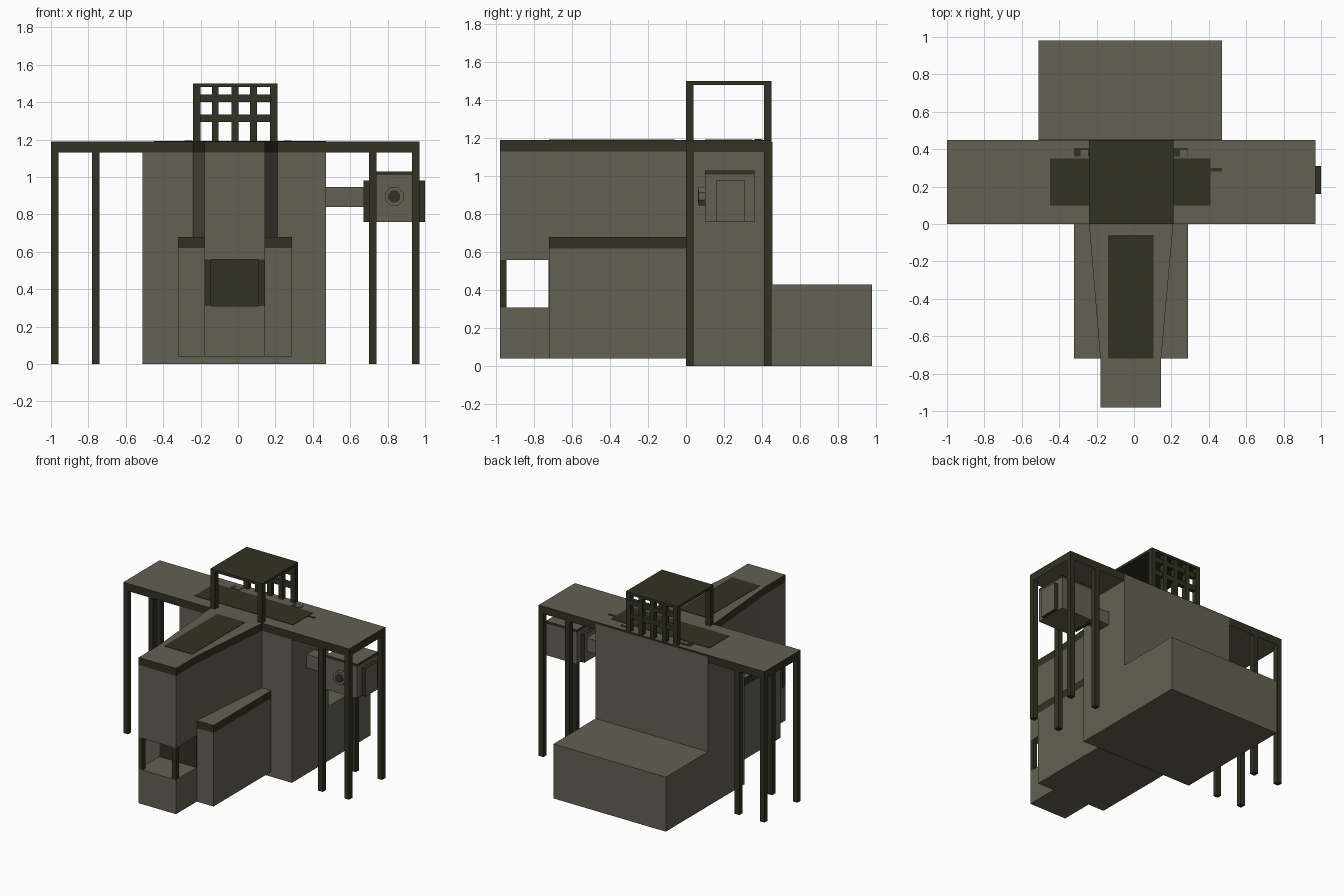
import bpy, bmesh, math

if "Cube" in bpy.data.objects:
    bpy.data.objects.remove(bpy.data.objects["Cube"])


def material(name, rgb):
    m = bpy.data.materials.new(name)
    m.diffuse_color = (*rgb, 1)
    m.use_nodes = True
    m.node_tree.nodes["Principled BSDF"].inputs["Base Color"].default_value = m.diffuse_color
    return m


OLIVE = material("grey olive", (0.125, 0.117, 0.086))
DARK = material("dark olive", (0.031, 0.031, 0.017))


def prism(name, outline, z0, z1, mat=OLIVE, dark_faces=None):
    """Extrude an xy outline; dark_faces(normal) picks the faces painted dark."""
    bm = bmesh.new()
    base = bm.faces.new([bm.verts.new((x, y, z0)) for x, y in outline])
    ext = bmesh.ops.extrude_face_region(bm, geom=[base])
    for v in ext["geom"]:
        if isinstance(v, bmesh.types.BMVert):
            v.co.z = z1
    bmesh.ops.recalc_face_normals(bm, faces=bm.faces)
    for f in bm.faces:
        f.normal_update()
        if dark_faces and dark_faces(f.normal):
            f.material_index = 1
    me = bpy.data.meshes.new(name)
    bm.to_mesh(me)
    bm.free()
    me.materials.append(mat)
    me.materials.append(DARK)
    ob = bpy.data.objects.new(name, me)
    bpy.context.collection.objects.link(ob)
    return ob


def box(name, x0, x1, y0, y1, z0, z1, mat=OLIVE, dark_faces=None):
    return prism(name, [(x0, y0), (x1, y0), (x1, y1), (x0, y1)], z0, z1, mat, dark_faces)


def sides(n):
    return abs(n.z) < 0.5


def not_outer(n):
    return abs(n.x) < 0.5


# main body, back block and back wall that covers the roof edge
box("main_body", -0.51, 0.47, 0, 0.45, 0, 1.13)
box("back_block", -0.51, 0.47, 0.45, 0.98, 0, 0.43)
box("back_wall", -0.51, 0.47, 0.448, 0.455, 0.43, 1.18)

# long roof slab with dark edges
box("roof_slab", -1, 0.97, 0, 0.45, 1.13, 1.19, OLIVE, sides)
box("roof_dark_panel", -0.45, 0.41, 0.10, 0.35, 1.187, 1.193, DARK)
for i, x in enumerate((-0.32, 0.21)):
    box(f"roof_slot_{i}", x, x + 0.08, 0.36, 0.405, 1.187, 1.193, DARK)
    box(f"roof_slot_center_{i}", x + 0.035, x + 0.075, 0.36, 0.395, 1.188, 1.195)
box("roof_notch", 0.41, 0.47, 0.28, 0.30, 1.187, 1.193, DARK)

# roof legs
for i, x in enumerate((-1, -0.78, 0.70, 0.93)):
    for j, y in enumerate((0, 0.41)):
        box(f"leg_{i}_{j}", x, x + 0.04, y, y + 0.04, 0, 1.13, DARK)

# tower: roof, corner posts and lattice at the back
box("tower_roof", -0.24, 0.21, 0, 0.45, 1.48, 1.5, DARK)
for i, x in enumerate((-0.24, 0.17)):
    for j, y in enumerate((0, 0.41)):
        box(f"tower_post_{i}_{j}", x, x + 0.04, y, y + 0.04, 1.19, 1.48, DARK)
for i, x in enumerate((-0.14, -0.035, 0.065)):
    box(f"lattice_upright_{i}", x, x + 0.037, 0.412, 0.448, 1.19, 1.48, DARK)
for i, z in enumerate((1.295, 1.40)):
    box(f"lattice_rail_{i}", -0.20, 0.17, 0.414, 0.446, z, z + 0.04, DARK)

# lower front block with dark-edged cap
box("lower_block", -0.32, 0.29, -0.72, 0, 0.04, 0.62)
box("lower_block_cap", -0.32, 0.29, -0.72, 0, 0.62, 0.68, OLIVE, sides)

# tapered upper front block and its cap
taper = [(-0.24, 0), (-0.18, -0.72), (-0.18, -0.98),
         (0.145, -0.98), (0.145, -0.72), (0.21, 0)]
prism("upper_block", taper, 0.56, 1.13)
prism("upper_block_cap", taper, 1.13, 1.19, OLIVE, sides)
box("upper_dark_panel", -0.14, 0.105, -0.72, -0.06, 1.187, 1.193, DARK)

# front pedestal, window posts and dark rear panel of the opening
box("pedestal", -0.18, 0.145, -0.98, -0.72, 0.04, 0.31)
for i, x in enumerate((-0.18, 0.11)):
    box(f"window_post_{i}", x, x + 0.035, -0.98, -0.945, 0.31, 0.56, DARK)
box("opening_panel", -0.18, 0.145, -0.724, -0.718, 0.31, 0.56, DARK)

# side pod on an arm, hung under the right wing
box("pod_arm", 0.47, 0.67, 0.18, 0.28, 0.84, 0.945)
box("pod_body", 0.70, 0.97, 0.10, 0.36, 0.76, 1.01)
box("pod_cap", 0.70, 0.97, 0.10, 0.36, 1.01, 1.03, OLIVE, sides)
box("pod_plate_left", 0.67, 0.70, 0.16, 0.31, 0.76, 0.98, OLIVE, not_outer)
box("pod_plate_right", 0.97, 1.0, 0.16, 0.31, 0.76, 0.98, OLIVE, not_outer)

# octagonal nozzle on the pod front
def octagon(name, radius, z0, z1, mat):
    pts = [(radius * math.cos(a), radius * math.sin(a))
           for a in [math.pi / 8 + i * math.pi / 4 for i in range(8)]]
    ob = prism(name, pts, z0, z1, mat)
    ob.rotation_euler = (math.pi / 2, 0, 0)
    ob.location = (0.835, 0.10, 0.895)


octagon("nozzle", 0.053, 0, 0.033, OLIVE)
octagon("nozzle_mouth", 0.035, 0.03, 0.036, DARK)
